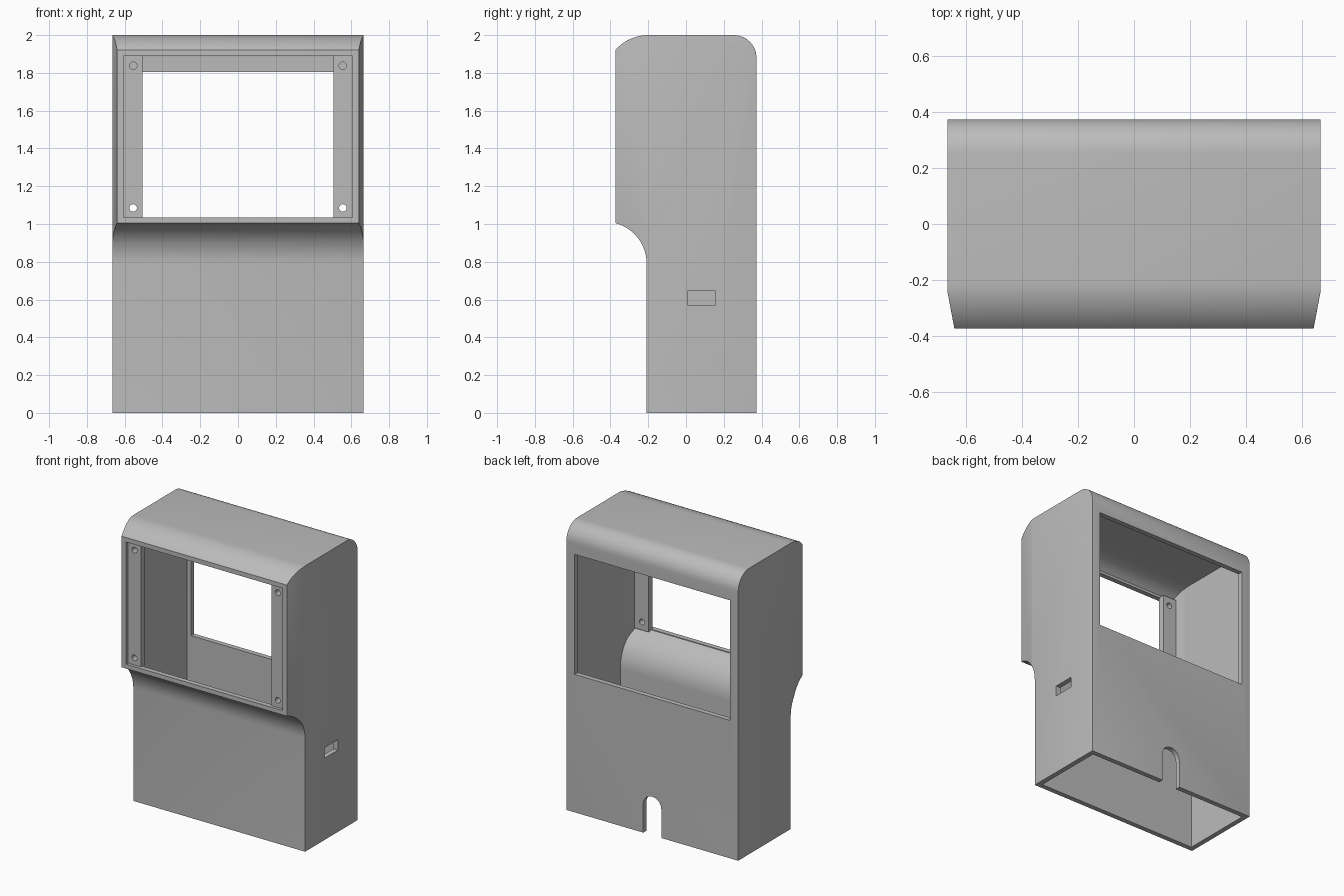
import bpy, bmesh, math
from mathutils import Vector

if "Cube" in bpy.data.objects:
    bpy.data.objects.remove(bpy.data.objects["Cube"], do_unlink=True)

grey = bpy.data.materials.new("plain grey")
grey.use_nodes = True
grey.diffuse_color = (0.5, 0.5, 0.5, 1)
grey.node_tree.nodes["Principled BSDF"].inputs["Base Color"].default_value = (0.5, 0.5, 0.5, 1)

DEPTH, WALL = 0.373, 0.035


def prism(name, points, direction):
    """Closed prism from a planar outline pushed along a direction."""
    bm = bmesh.new()
    face = bm.faces.new([bm.verts.new(p) for p in points])
    out = bmesh.ops.extrude_face_region(bm, geom=[face])
    moved = [v for v in out["geom"] if isinstance(v, bmesh.types.BMVert)]
    bmesh.ops.translate(bm, verts=moved, vec=Vector(direction))
    bmesh.ops.recalc_face_normals(bm, faces=bm.faces)
    mesh = bpy.data.meshes.new(name)
    bm.to_mesh(mesh)
    bm.free()
    mesh.materials.append(grey)
    obj = bpy.data.objects.new(name, mesh)
    bpy.context.collection.objects.link(obj)
    return obj


def box(name, x0, x1, y0, y1, z0, z1):
    base = [(x0, y0, z0), (x1, y0, z0), (x1, y1, z0), (x0, y1, z0)]
    return prism(name, base, (0, 0, z1 - z0))


def arc(cx, cy, r, start, end, steps=12):
    angles = [start + (end - start) * i / steps for i in range(steps + 1)]
    return [(cx + r * math.cos(a), cy + r * math.sin(a)) for a in angles]


def combine(target, tool, operation="DIFFERENCE"):
    mod = target.modifiers.new("cut", "BOOLEAN")
    mod.object, mod.operation, mod.solver = tool, operation, "EXACT"
    bpy.context.view_layer.objects.active = target
    bpy.ops.object.modifier_apply(modifier=mod.name)
    bpy.data.objects.remove(tool, do_unlink=True)


def body(name, t, bottom):
    """Side profile crossed with the tapered plan, both inset by t."""
    front = -DEPTH + t
    r_back, r_top, r_neck = 0.12 - t, 0.23 - t, 0.222 + t
    side = [(DEPTH - t, bottom)]
    side += arc(0.253, 1.88, r_back, 0, math.pi / 2)
    side += arc(-0.2, 1.77, r_top, math.pi / 2, math.acos((front + 0.2) / r_top))
    side += arc(-0.43, 0.79, r_neck, math.acos((front + 0.43) / r_neck), 0)
    side += [(-0.43 + r_neck, bottom)]
    obj = prism(name, [(-1, y, z) for y, z in side], (2, 0, 0))
    w = 0.665 - t
    half = [(w, DEPTH + 0.1), (w, -0.24), (w - 0.025, -DEPTH), (w - 0.045, -DEPTH - 0.1)]
    plan = half + [(-x, y) for x, y in reversed(half)]
    combine(obj, prism("plan", [(x, y, -1) for x, y in plan], (0, 0, 4)), "INTERSECT")
    return obj


# Outer body with softened side edges
housing = body("housing", 0, 0)
bm = bmesh.new()
bm.from_mesh(housing.data)
bmesh.ops.remove_doubles(bm, verts=bm.verts, dist=1e-4)
edges = []
for e in bm.edges:
    a, b = (v.co for v in e.verts)
    along_x = abs(a.x - b.x) > 0.5
    if max(a.z, b.z) > 0.01 and not along_x and e.calc_face_angle(0) > 0.7:
        edges.append(e)
bmesh.ops.bevel(bm, geom=edges, offset=0.018, offset_type="OFFSET", segments=4,
                profile=0.5, affect="EDGES", clamp_overlap=True)
bm.to_mesh(housing.data)
bm.free()

# Hollow interior, open at the bottom
combine(housing, body("cavity", WALL, -0.1))

# Screen opening, rear window and side port
combine(housing, box("screen_cut", -0.605, 0.605, -0.5, -0.3, 1.035, 1.89))
combine(housing, box("window_cut", -0.6, 0.6, 0.3, 0.5, 0.965, 1.805))
combine(housing, box("port_cut", 0.6, 0.75, 0.008, 0.155, 0.572, 0.645))

# Rounded cable notch in the back
notch = [(0.07, -0.1)] + arc(0, 0.2, 0.07, 0, math.pi, 16) + [(-0.07, -0.1)]
combine(housing, prism("notch_cut", [(x, 0.3, z) for x, z in notch], (0, 0.2, 0)))

# Screen mounting strips with screw holes
strips = []
for side, label in ((1, "left"), (-1, "right")):
    x0, x1 = sorted((side * 0.505, side * 0.612))
    strip = box(label + "_mounting_strip", x0, x1, -0.352, -0.305, 1.028, 1.897)
    for z in (1.085, 1.838):
        ring = arc(side * 0.555, z, 0.02, 0, math.tau, 20)[:-1]
        combine(strip, prism("screw_cut", [(x, -0.5, h) for x, h in ring], (0, 0.4, 0)))
    strips.append(strip)

# Smooth shading with sharp edges kept
for obj in [housing] + strips:
    bpy.ops.object.select_all(action="DESELECT")
    obj.select_set(True)
    bpy.context.view_layer.objects.active = obj
    bpy.ops.object.shade_smooth_by_angle(angle=math.radians(30))
